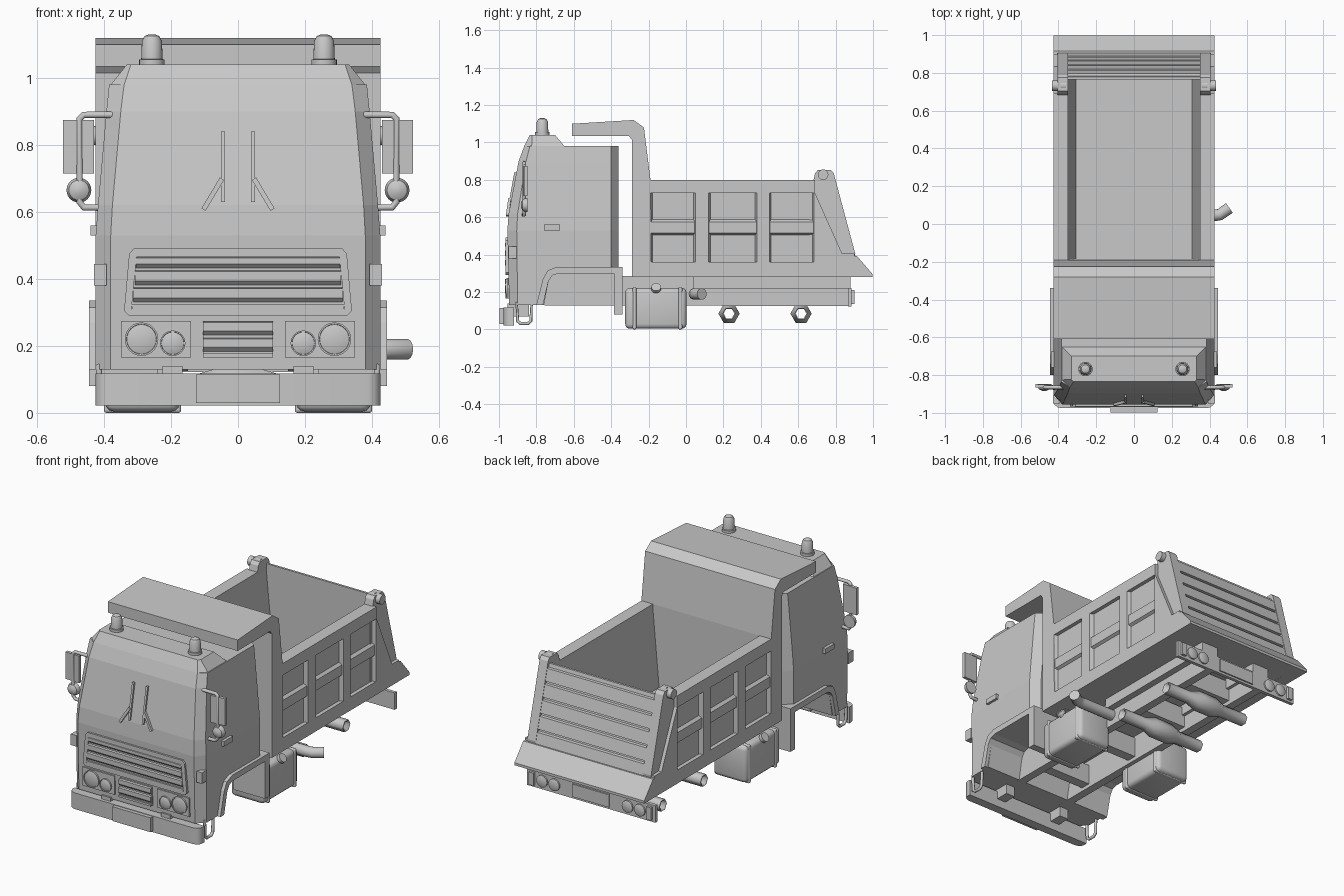
import bpy, bmesh, math
from mathutils import Vector

cube = bpy.data.objects.get("Cube")
if cube:
    bpy.data.objects.remove(cube)

GREY = bpy.data.materials.new("plain_grey")
GREY.use_nodes = True
GREY.diffuse_color = (0.58, 0.58, 0.58, 1)
GREY.node_tree.nodes["Principled BSDF"].inputs["Base Color"].default_value = (0.58, 0.58, 0.58, 1)


def finish(name, bm, both=False, bevel=0, smooth=0):
    """Turn a bmesh into an object; smooth is the sharp-edge angle in degrees."""
    bmesh.ops.recalc_face_normals(bm, faces=bm.faces)
    if bevel:
        bmesh.ops.bevel(bm, geom=list(bm.edges), offset=bevel, segments=3,
                        profile=0.5, affect='EDGES')
    if both:
        copy = bmesh.ops.duplicate(bm, geom=bm.verts[:] + bm.edges[:] + bm.faces[:])["geom"]
        for v in copy:
            if isinstance(v, bmesh.types.BMVert):
                v.co.x = -v.co.x
        bmesh.ops.reverse_faces(bm, faces=[f for f in copy if isinstance(f, bmesh.types.BMFace)])
    mesh = bpy.data.meshes.new(name)
    bm.to_mesh(mesh)
    bm.free()
    mesh.materials.append(GREY)
    if smooth:
        for p in mesh.polygons:
            p.use_smooth = True
        mesh.set_sharp_from_angle(angle=math.radians(smooth))
    obj = bpy.data.objects.new(name, mesh)
    bpy.context.collection.objects.link(obj)
    return obj


def loft(name, rings, **kw):
    """Skin a stack of equal-sized rings and cap both ends."""
    bm = bmesh.new()
    rows = [[bm.verts.new(p) for p in ring] for ring in rings]
    n = len(rows[0])
    for a, b in zip(rows, rows[1:]):
        for i in range(n):
            bm.faces.new((a[i], a[(i + 1) % n], b[(i + 1) % n], b[i]))
    bm.faces.new(rows[0])
    bm.faces.new(rows[-1])
    return finish(name, bm, **kw)


def side_prism(name, pts, x0, x1, **kw):
    return loft(name, [[(x, y, z) for y, z in pts] for x in (x0, x1)], **kw)


def front_prism(name, pts, y0, y1, **kw):
    return loft(name, [[(x, y, z) for x, z in pts] for y in (y0, y1)], **kw)


def box(name, x0, x1, y0, y1, z0, z1, **kw):
    return side_prism(name, [(y0, z0), (y1, z0), (y1, z1), (y0, z1)], x0, x1, **kw)


def turned(name, start, axis, profile, sides=24, **kw):
    """Round part: profile is (distance along axis, radius)."""
    q = Vector(axis).to_track_quat('Z', 'Y')
    rings = [[Vector(start) + q @ Vector((r * math.cos(a), r * math.sin(a), d))
              for a in (2 * math.pi * i / sides for i in range(sides))] for d, r in profile]
    return loft(name, rings, smooth=35 if sides > 8 else 65, **kw)


def tube(name, pts, r, cyclic=False, both=False):
    curve = bpy.data.curves.new(name, 'CURVE')
    curve.dimensions = '3D'
    curve.bevel_depth, curve.bevel_resolution, curve.use_fill_caps = r, 5, True
    s = curve.splines.new('POLY')
    s.points.add(len(pts) - 1)
    for p, co in zip(s.points, pts):
        p.co = (*co, 1)
    s.use_cyclic_u = cyclic
    tmp = bpy.data.objects.new(name + "_path", curve)
    bpy.context.collection.objects.link(tmp)
    bpy.context.view_layer.update()
    mesh = bpy.data.meshes.new_from_object(tmp.evaluated_get(bpy.context.evaluated_depsgraph_get()))
    bm = bmesh.new()
    bm.from_mesh(mesh)
    bpy.data.objects.remove(tmp)
    bpy.data.meshes.remove(mesh)
    return finish(name, bm, both=both, smooth=40)


def cut(obj, cutters):
    for c in cutters:
        m = obj.modifiers.new("cut", 'BOOLEAN')
        m.operation, m.object, m.solver = 'DIFFERENCE', c, 'EXACT'
    bpy.context.view_layer.update()
    mesh = bpy.data.meshes.new_from_object(obj.evaluated_get(bpy.context.evaluated_depsgraph_get()))
    obj.modifiers.clear()
    obj.data = mesh
    for c in cutters:
        bpy.data.objects.remove(c)


# Cab shell: stacked sections with chamfered corners and open wheel arches
def section(z, w, yf, wf, yc):
    half = [(wf, yf), (w, yc), (w, -0.4), (w - 0.05, -0.36)]
    return [(x, y, z) for x, y in half] + [(-x, y, z) for x, y in reversed(half)]


cab = loft("cab", [section(0.13, 0.425, -0.945, 0.38, -0.9), section(0.53, 0.425, -0.955, 0.38, -0.905),
                   section(0.62, 0.418, -0.948, 0.375, -0.9), section(0.9, 0.393, -0.895, 0.35, -0.855),
                   section(0.98, 0.385, -0.865, 0.34, -0.835)])
loft("cab_roof", [[(-w, y0, z), (w, y0, z), (w + g, y0 + g, z), (w + g, y1, z), (-w - g, y1, z), (-w - g, y0 + g, z)]
                  for w, g, y0, y1, z in ((0.34, 0.04, -0.865, -0.65, 0.98), (0.32, 0.012, -0.835, -0.7, 1.04))])
inner_arch = [(-0.765, 0.1), (-0.735, 0.26), (-0.715, 0.29), (-0.68, 0.3)]
cut(cab, [side_prism("arch_cutter", inner_arch + [(-0.3, 0.3), (-0.3, 0.1)], -0.6, 0.6)])
side_prism("fender_lip", [(-0.8, 0.13), (-0.765, 0.27), (-0.74, 0.315), (-0.69, 0.335), (-0.36, 0.335),
                          (-0.36, 0.3), (-0.68, 0.3), (-0.715, 0.29), (-0.735, 0.26), (-0.765, 0.13)],
           0.41, 0.445, both=True)
box("mud_flap", 0.24, 0.445, -0.385, -0.34, 0.08, 0.335, both=True)
box("door_handle", 0.41, 0.44, -0.76, -0.675, 0.53, 0.56, both=True)
box("corner_light", 0.392, 0.43, -0.95, -0.905, 0.38, 0.445, both=True)

# Beacons
turned("beacon", (0.257, -0.768, 1.035), (0, 0, 1),
       [(0, 0.038), (0.02, 0.038), (0.021, 0.032), (0.075, 0.03), (0.09, 0.022), (0.095, 0.01)], both=True)

# Main grille: frame and slats with raked undersides
frame = front_prism("grille_frame", [(-0.34, 0.305), (-0.325, 0.29), (0.325, 0.29), (0.34, 0.305), (0.325, 0.475),
                                     (0.31, 0.492), (-0.31, 0.492), (-0.325, 0.475)], -0.965, -0.94)
cut(frame, [front_prism("grille_cutter", [(-0.318, 0.31), (0.318, 0.31), (0.303, 0.465), (-0.303, 0.465)], -1.1, -0.956)])


def slat(name, z, height, half_width):
    side_prism(name, [(-0.95, z - 0.018), (-0.968, z), (-0.968, z + height), (-0.95, z + height + 0.004)],
               -half_width, half_width)


for i in range(3):
    slat("grille_slat", 0.343 + 0.051 * i, 0.028 if i < 2 else 0.018, 0.312 - 0.004 * i)
box("grille_sill", -0.317, 0.317, -0.966, -0.95, 0.308, 0.323)

# Lower grille and headlights
box("lower_grille", -0.105, 0.105, -0.956, -0.94, 0.165, 0.275)
box("lower_grille_sill", -0.105, 0.105, -0.966, -0.95, 0.165, 0.177)
for z in (0.195, 0.244):
    slat("lower_slat", z, 0.026, 0.104)
box("headlight_panel", 0.14, 0.35, -0.956, -0.94, 0.165, 0.275, both=True)
for x, z, r in ((0.288, 0.22, 0.05), (0.195, 0.208, 0.038)):
    turned("headlight", (x, -0.95, z), (0, -1, 0),
           [(0, r), (0.015, r), (0.015, r * 0.9), (0.011, r * 0.88), (0.015, r * 0.6), (0.017, r * 0.2)], both=True)

# Wipers lying on the sloped windscreen
side_prism("wiper_blade", [(-0.956, 0.63), (-0.94, 0.63), (-0.9, 0.84), (-0.918, 0.84)], 0.039, 0.051, both=True)
loft("wiper_arm", [[(x, y, z), (x + 0.012, y, z + 0.008), (x + 0.012, y + 0.015, z + 0.008), (x, y + 0.015, z)]
                   for x, y, z in ((0.042, -0.95, 0.695), (0.097, -0.963, 0.603))], both=True)

# Bumper, plate holder, mounts and step loops
outline = [(0.385, -0.975), (0.405, -0.97), (0.42, -0.957), (0.425, -0.94), (0.425, -0.92)]
outline += [(-x, y) for x, y in reversed(outline)]
loft("bumper", [[(x, y, z) for x, y in outline] for z in (0.022, 0.118)], smooth=35)
box("plate_holder", -0.125, 0.125, -0.997, -0.97, 0.03, 0.115)
box("bumper_mount", 0.165, 0.225, -0.955, -0.84, 0.07, 0.14, both=True)
tube("step_loop", [(0.415, -0.905, 0.14), (0.415, -0.9, 0.045), (0.415, -0.885, 0.032), (0.415, -0.845, 0.032),
                   (0.415, -0.83, 0.045), (0.415, -0.825, 0.14)], 0.009, cyclic=True, both=True)

# Mirrors on tube arms
tube("mirror_arm", [(0.37, -0.865, 0.89), (0.46, -0.865, 0.89), (0.473, -0.865, 0.878), (0.473, -0.865, 0.63),
                    (0.46, -0.865, 0.613), (0.395, -0.87, 0.613)], 0.01, both=True)
loft("mirror", [[(0.43, -0.872, z), (0.522, -0.866, z), (0.522, -0.848, z), (0.43, -0.852, z)]
                for z in (0.715, 0.875)], both=True)
turned("round_mirror", (0.475, -0.848, 0.665), (0, -1, 0),
       [(0, 0.037), (0.01, 0.037), (0.025, 0.03), (0.035, 0.012)], both=True)

# Chassis with hollow hexagonal axles
side_prism("chassis_rail", [(-0.9, 0.13), (0.87, 0.125), (0.87, 0.285), (-0.34, 0.285), (-0.34, 0.31), (-0.9, 0.31)],
           0.15, 0.2, both=True)
box("sub_frame", 0.13, 0.24, 0.04, 0.88, 0.22, 0.29, both=True)
for y in (-0.6, -0.2, 0.23, 0.615):
    box("cross_member", -0.16, 0.16, y - 0.03, y + 0.03, 0.15, 0.27)
for y in (0.23, 0.615):
    axle = turned("rear_axle", (-0.28, y, 0.085), (1, 0, 0),
                  [(0, 0.036), (0.16, 0.036), (0.22, 0.057), (0.34, 0.057), (0.4, 0.036), (0.56, 0.036)], sides=6)
    cut(axle, [turned("axle_bore", (-0.3, y, 0.085), (1, 0, 0), [(0, 0.029), (0.6, 0.029)], sides=6)])

# Fuel tanks with straps and caps
box("fuel_tank", 0.175, 0.395, -0.325, 0.003, 0.004, 0.222, both=True, bevel=0.025, smooth=35)
for y in (-0.275, -0.03):
    box("tank_strap", 0.17, 0.4, y - 0.01, y + 0.01, 0.0, 0.227, both=True, bevel=0.008)
turned("tank_cap", (0.36, -0.16, 0.19), (1, 0, 0.8), [(0, 0.018), (0.04, 0.018), (0.04, 0.026), (0.06, 0.026)], both=True)

# Exhaust
tube("exhaust_pipe", [(0.2, 0.045, 0.19), (0.42, 0.045, 0.19), (0.455, 0.05, 0.19), (0.505, 0.085, 0.19)], 0.031)

# Dump bed: front wall with cab guard, side walls, floor
side_prism("bed_front_and_cab_guard", [(-0.29, 0.28), (-0.185, 0.28), (-0.19, 0.8), (-0.225, 1.08), (-0.28, 1.12),
                                       (-0.61, 1.1), (-0.61, 1.035), (-0.305, 1.035), (-0.29, 1.015)], -0.425, 0.425)
panels = ((-0.19, 0.05), (0.12, 0.38), (0.445, 0.685))
wall_profile = [(-0.2, 0.28), (0.9, 0.28), (0.9, 0.405), (0.835, 0.405), (0.69, 0.73), (0.69, 0.8), (-0.2, 0.8)]
for side, s in (("left", 1), ("right", -1)):
    wall = side_prism(side + "_bed_wall", wall_profile, s * 0.35, s * 0.425)
    cut(wall, [loft("panel_cutter", [[(s * x, a + g, 0.36), (s * x, b - g, 0.36), (s * x, b - g, 0.73), (s * x, a + g, 0.73)]
                                     for x, g in ((0.402, 0.01), (0.426, 0))]) for a, b in panels])
for a, b in panels:
    loft("panel_rib", [[(0.4, y, 0.505), (0.418, y, 0.515), (0.418, y, 0.575), (0.4, y, 0.59)]
                       for y in (a, b)], both=True)
front_prism("bed_inner_slope", [(0.352, 0.8), (0.305, 0.31), (0.352, 0.31)], -0.19, 0.8, both=True)
box("bed_floor", -0.36, 0.36, -0.2, 0.9, 0.281, 0.32)

# Tailgate with posts, slats, hinges and rear ledge
side_prism("tailgate_post", [(0.66, 0.32), (0.9, 0.32), (0.905, 0.405), (0.79, 0.835), (0.775, 0.853), (0.705, 0.853),
                             (0.69, 0.835), (0.66, 0.7)], 0.35, 0.405, both=True)
side_prism("tailgate", [(0.765, 0.3), (0.765, 0.82), (0.778, 0.82), (0.888, 0.4), (0.888, 0.3)], -0.352, 0.352)
for i in range(5):
    z = 0.38 + 0.086 * i
    y = 0.898 - (z - 0.38) * 0.268
    side_prism("tailgate_slat", [(y - 0.02, z), (y + 0.01, z + 0.004), (y - 0.008, z + 0.073), (y - 0.04, z + 0.078)],
               -0.351, 0.351)
side_prism("rear_ledge", [(0.86, 0.28), (0.998, 0.28), (0.998, 0.295), (0.915, 0.392), (0.87, 0.392)], -0.425, 0.425)
for x in (0.36, 0.406):
    turned("tailgate_hinge", (x, 0.733, 0.828), (1, 0, 0), [(0, 0.028), (0.028, 0.028)], both=True)

# Rear light bar
box("rear_light_bar", -0.42, 0.42, 0.865, 0.885, 0.122, 0.222)
box("rear_plate", -0.12, 0.12, 0.88, 0.893, 0.135, 0.21)
box("rear_marker", 0.37, 0.4, 0.88, 0.9, 0.135, 0.21, both=True)
for x in (0.24, 0.32):
    turned("rear_light", (x, 0.88, 0.172), (0, 1, 0), [(0, 0.035), (0.014, 0.035), (0.02, 0.02)], both=True)
